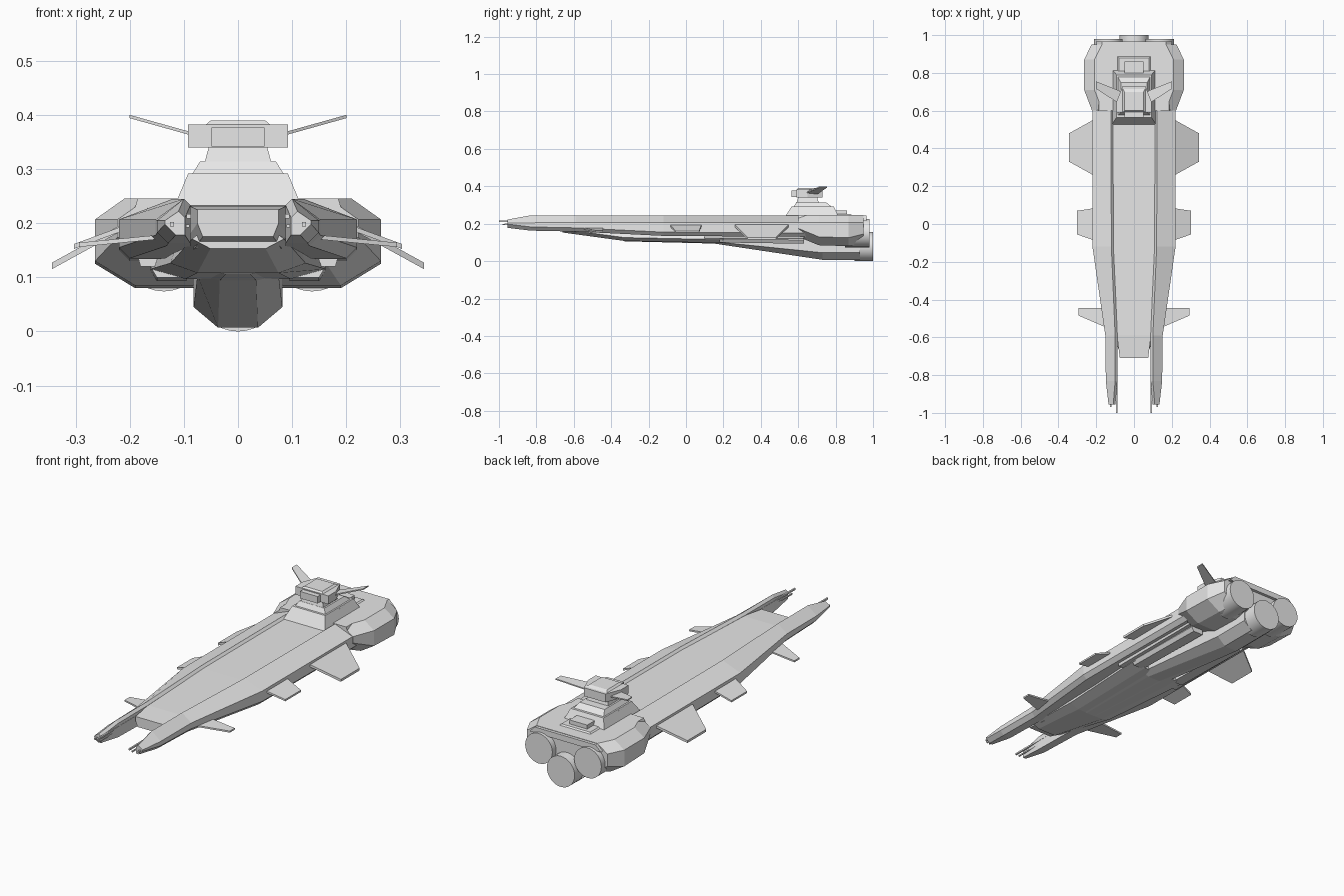
import bpy
import bmesh
import math
from mathutils import Matrix

default_cube = bpy.data.objects.get("Cube")
if default_cube:
    bpy.data.objects.remove(default_cube, do_unlink=True)

# Single hull paint
paint = bpy.data.materials.new("Hull Grey")
paint.use_nodes = True
paint.diffuse_color = (0.8, 0.8, 0.8, 1)
paint.node_tree.nodes["Principled BSDF"].inputs["Base Color"].default_value = (0.8, 0.8, 0.8, 1)


def finish(name, bm, mirrored=False):
    """Turn a bmesh into a painted object, optionally mirrored across x."""
    bmesh.ops.recalc_face_normals(bm, faces=bm.faces)
    mesh = bpy.data.meshes.new(name)
    bm.to_mesh(mesh)
    bm.free()
    mesh.materials.append(paint)
    part = bpy.data.objects.new(name, mesh)
    bpy.context.scene.collection.objects.link(part)
    if mirrored:
        modifier = part.modifiers.new("Mirror", "MIRROR")
        modifier.use_mirror_merge = False
    return part


def loft(name, rings, mirrored=False):
    """Skin a closed, capped solid through rings of equal point count."""
    bm = bmesh.new()
    loops = [[bm.verts.new(point) for point in ring] for ring in rings]
    count = len(loops[0])
    for first, second in zip(loops, loops[1:]):
        for i in range(count):
            j = (i + 1) % count
            bm.faces.new((first[i], first[j], second[j], second[i]))
    bm.faces.new(loops[0])
    bm.faces.new(loops[-1])
    return finish(name, bm, mirrored)


def section(y, *half):
    """Symmetric cross-section at y from the points of its left half."""
    return [(x, y, z) for x, z in half] + [(-x, y, z) for x, z in reversed(half)]


def block(name, bottom, top):
    """Tapered block; each end is (half width, front, back, height)."""
    rings = []
    for width, front, back, z in (bottom, top):
        rings.append([(-width, front, z), (width, front, z), (width, back, z), (-width, back, z)])
    return loft(name, rings)


def fin(name, root, tip, thickness):
    """Mirrored thin fin; each end is (x, front, back, height)."""
    rings = []
    for x, front, back, z in (root, tip):
        low, high = z - thickness / 2, z + thickness / 2
        rings.append([(x, front, low), (x, back, low), (x, back, high), (x, front, high)])
    return loft(name, rings, True)


def bar(name, x, z, size, front, back):
    """Mirrored slender rod running along y."""
    corners = ((-size, -size), (size, -size), (size, size), (-size, size))
    return loft(name, [[(x + dx, y, z + dz) for dx, dz in corners] for y in (front, back)], True)


def engine(name, x, z, radius, front, back, mirrored=False):
    """Round engine bell with a slightly recessed nozzle."""
    bm = bmesh.new()
    turn = Matrix.Translation((x, (front + back) / 2, z)) @ Matrix.Rotation(math.pi / 2, 4, "X")
    bmesh.ops.create_cone(bm, cap_ends=True, segments=32, radius1=radius,
                          radius2=radius, depth=back - front, matrix=turn)
    part = finish(name, bm, mirrored)
    bpy.ops.object.select_all(action="DESELECT")
    part.select_set(True)
    bpy.context.view_layer.objects.active = part
    bpy.ops.object.shade_smooth_by_angle()
    return part


# Recessed central deck and core
loft("central_deck", [
    section(y, (half - .01, low), (half, low + .025), (half, high - .022), (half, high))
    for y, half, low, high in (
        (-.71, .075, .175, .225), (-.59, .09, .153, .232),
        (-.12, .118, .13, .234), (.62, .118, .125, .234), (.9, .118, .12, .234))
])


# Side hulls, ending forward in two prongs
def side_ring(y, inner, outer, low, shoulder, ridge):
    crest = inner + .012
    return [(inner, y, low), (inner, y, ridge - .012), (crest, y, ridge),
            (outer, y, shoulder), (outer, y, low + .02), (outer - .02, y, low)]


loft("side_hull", [side_ring(*values) for values in (
    (-.955, .098, .135, .178, .205, .222),
    (-.83, .088, .149, .163, .205, .245),
    (-.59, .088, .152, .158, .207, .245),
    (-.12, .108, .22, .135, .207, .245),
    (.66, .11, .22, .13, .207, .245))], True)

# Barrels at the prong tips
bar("upper_prong_barrel", .091, .213, .004, -1, -.6)
bar("lower_prong_barrel", .093, .195, .003, -.98, -.6)
bar("outer_prong_barrel", .122, .198, .004, -.97, -.9)

# Lower hull, then twin strips flanking the keel
loft("lower_hull", [
    section(y, (half * .6, low), (half, low + .018), (half - .012, high))
    for y, half, low, high in (
        (-.66, .085, .153, .18), (-.33, .125, .108, .16), (.2, .162, .097, .15))
])
loft("belly_strip", [
    [(.095, y, low), (.15, y, low), (.162, y, low + .02), (.15, y, .15), (.095, y, .15)]
    for y, low in ((.18, .1), (.63, .093))], True)
block("belly_roof", (.18, .1, .75, .12), (.19, .1, .75, .155))

# Keel deepening towards the stern
loft("keel", [
    section(y, (half * .45, low), (half, side), (half, top))
    for y, half, low, side, top in (
        (-.33, .05, .106, .112, .14), (.15, .075, .094, .104, .14),
        (.73, .082, .007, .045, .14), (.93, .082, .007, .045, .14))
])

# Broad stern block
loft("stern_block", [
    section(y, (half * .72, low), (half, low + .045), (half, .207), (half - .055, .246))
    for y, half, low in (
        (.6, .222, .13), (.71, .264, .085), (.87, .264, .08), (.95, .225, .1))
])
block("stern_shelf", (.2, .9, .965, .215), (.17, .9, .965, .244))

# Three engines
engine("side_engine", .137, .15, .076, .85, .98, True)
engine("lower_engine", 0, .0775, .0775, .9, 1)

# Stepped command tower
block("tower_base", (.118, .525, .82, .23), (.092, .565, .79, .292))
block("tower_step", (.085, .575, .78, .29), (.07, .59, .75, .314))
block("tower_neck", (.062, .59, .71, .31), (.053, .6, .7, .345))
block("tower_rear_box", (.05, .79, .86, .235), (.05, .8, .86, .272))
block("stern_ridge", (.1, .8, .9, .235), (.08, .8, .88, .252))
loft("bridge_head", [
    [(-.092, front, z), (.092, front, z), (.092, .65, z), (.06, .73, z),
     (-.06, .73, z), (-.092, .65, z)]
    for front, z in ((.59, .34), (.59, .382))])
block("bridge_roof", (.062, .59, .72, .38), (.05, .6, .7, .39))
block("bridge_window_box", (.049, .565, .62, .342), (.049, .565, .62, .377))
bar("tower_cheek", .08, .27, .015, .58, .72)

# Fins
fin("bridge_fin", (.075, .635, .705, .362), (.2, .715, .755, .397), .006)
fin("large_side_fin", (.2, .25, .56, .2), (.344, .33, .48, .121), .012)
fin("middle_side_fin", (.2, -.09, .085, .195), (.303, -.055, .07, .157), .009)
fin("forward_side_fin", (.13, -.555, -.445, .176), (.294, -.485, -.445, .16), .008)

# Raised deck edge strips beside the tower
for side in (-1, 1):
    loft("tower_rail_left" if side > 0 else "tower_rail_right", [
        [(side * .115, y, .22), (side * .195, y, .215), (side * .185, y, .246), (side * .12, y, .246)]
        for y in (.6, .75)])
